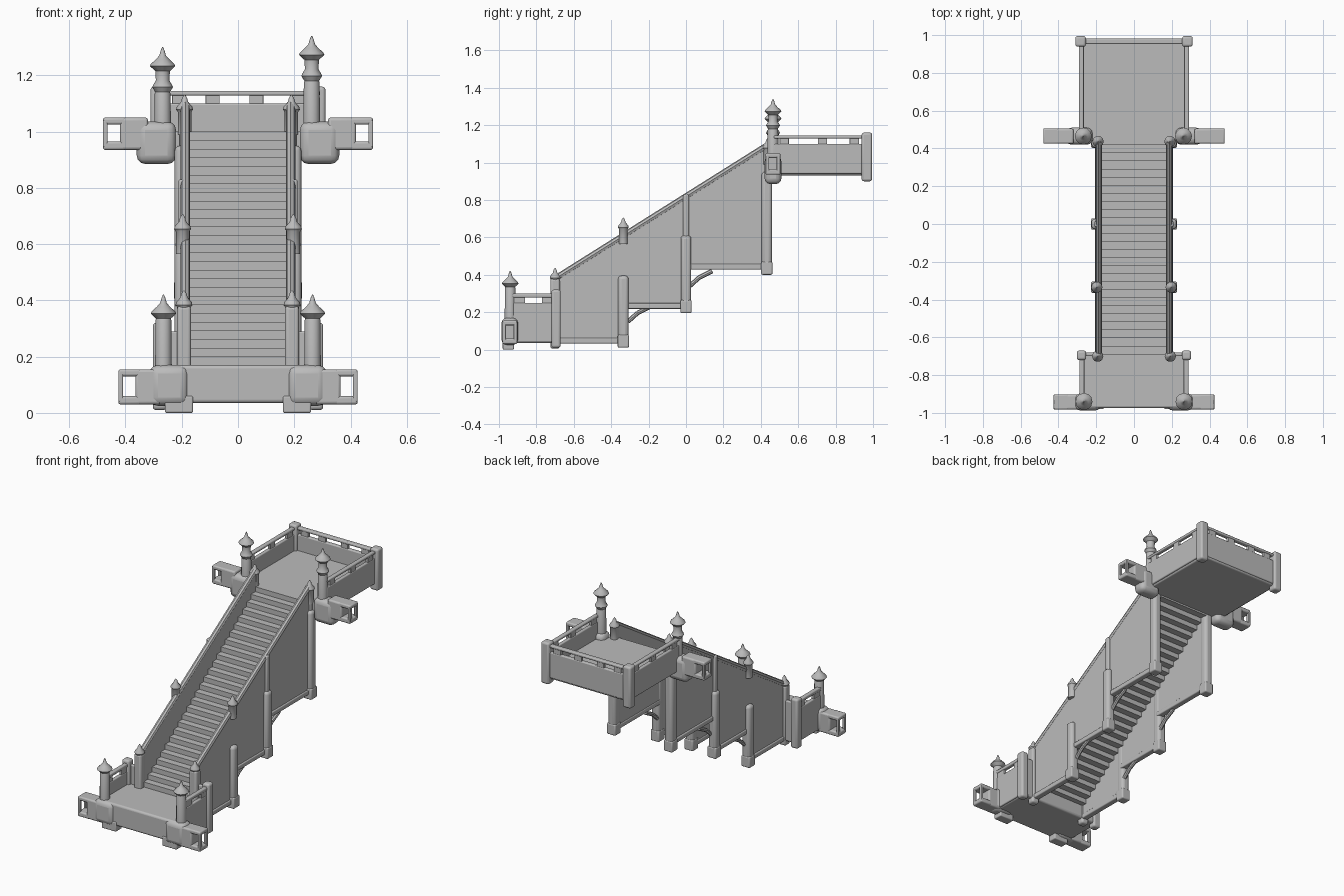
import bpy, bmesh, math
from mathutils import Vector

old = bpy.data.objects.get("Cube")
if old:
    bpy.data.objects.remove(old, do_unlink=True)

stone = bpy.data.materials.new("grey stone")
stone.use_nodes = True
GREY = (0.5, 0.5, 0.5, 1)
stone.diffuse_color = GREY
stone.node_tree.nodes["Principled BSDF"].inputs["Base Color"].default_value = GREY


def finish(bm, name, bevel=0.0, smooth=True):
    bmesh.ops.recalc_face_normals(bm, faces=bm.faces)
    mesh = bpy.data.meshes.new(name)
    bm.to_mesh(mesh)
    bm.free()
    obj = bpy.data.objects.new(name, mesh)
    bpy.context.collection.objects.link(obj)
    mesh.materials.append(stone)
    if bevel:
        mod = obj.modifiers.new("soft_edges", 'BEVEL')
        mod.width, mod.segments = bevel, 3
    if smooth:
        bpy.ops.object.select_all(action='DESELECT')
        obj.select_set(True)
        bpy.context.view_layer.objects.active = obj
        bpy.ops.object.shade_smooth_by_angle(angle=math.radians(40))
    return obj


def box(name, x, y, z, bevel=0.006):
    """Box from (low, high) ranges on each axis."""
    bm = bmesh.new()
    bmesh.ops.create_cube(bm, size=1)
    for v in bm.verts:
        for i, (a, b) in enumerate((x, y, z)):
            v.co[i] = (a + b) / 2 + v.co[i] * (b - a)
    return finish(bm, name, bevel)


def side_box(name, s, x, y, z, bevel=0.006):
    return box(name, sorted((s * x[0], s * x[1])), y, z, bevel)


def post(name, x, y, z, w, bevel=0.012):
    return box(name, (x - w / 2, x + w / 2), (y - w / 2, y + w / 2), z, bevel)


def extrude_x(name, pts, x0, x1, bevel=0.0, smooth=True):
    """Extrude a side profile of (y, z) points across x."""
    bm = bmesh.new()
    face = bm.faces.new([bm.verts.new((x0, y, z)) for y, z in pts])
    out = bmesh.ops.extrude_face_region(bm, geom=[face])
    for v in out["geom"]:
        if isinstance(v, bmesh.types.BMVert):
            v.co.x = x1
    return finish(bm, name, bevel, smooth)


def lathe(name, x, y, z, profile, n=12):
    bm = bmesh.new()
    rings = [[bm.verts.new((x + r * math.cos(2 * math.pi * k / n),
                            y + r * math.sin(2 * math.pi * k / n), z + h))
              for k in range(n)] for r, h in profile]
    for a, b in zip(rings, rings[1:]):
        for k in range(n):
            bm.faces.new((a[k], a[(k + 1) % n], b[(k + 1) % n], b[k]))
    bm.faces.new(rings[0])
    bm.faces.new(rings[-1])
    return finish(bm, name)


def bar(name, a, b, r, n=8):
    """Round bar between two points."""
    a, b = Vector(a), Vector(b)
    bm = bmesh.new()
    bmesh.ops.create_cone(bm, cap_ends=True, segments=n, radius1=r, radius2=r,
                          depth=(b - a).length)
    bm.transform((b - a).to_track_quat('Z', 'Y').to_matrix().to_4x4())
    bmesh.ops.translate(bm, verts=bm.verts, vec=(a + b) / 2)
    return finish(bm, name)


def lantern_column(name, x, y, z0, top, tiers):
    """Round column with flared roofs and a pointed tip."""
    prof = [(0.03, 0), (0.028, top - z0 - 0.09 - 0.075 * (tiers - 1))]
    for t in range(tiers):
        h = top - z0 - 0.085 - 0.075 * (tiers - 1 - t)
        r = 0.045 if t == tiers - 1 else 0.037
        prof += [(0.026, h), (r, h + 0.018), (r - 0.003, h + 0.025), (0.024, h + 0.042)]
    prof += [(0.012, top - z0 - 0.03), (0.007, top - z0 - 0.012), (0.002, top - z0)]
    lathe(name, x, y, z0, prof)


def finial(name, x, y, z):
    lathe(name, x, y, z, [(0.024, -0.08), (0.024, 0), (0.03, 0.008), (0.028, 0.018),
                          (0.013, 0.035), (0.009, 0.05), (0.002, 0.06)], 10)


def bracket(name, s, x_in, x_out, y, z0, z1, hub_z):
    """Rounded hub with a neck and an open square lantern frame at the end."""
    y0, y1 = y - 0.04, y + 0.04
    side_box(name + "_hub", s, (x_in, x_in + 0.14), (y - 0.045, y + 0.045), hub_z, 0.03)
    xf = x_out - 0.08
    side_box(name + "_neck", s, (x_in + 0.1, xf + 0.02), (y0, y1), (z0, z1), 0.01)
    for part, z in (("base", (z0, z0 + 0.03)), ("cap", (z1 - 0.025, z1))):
        side_box(name + "_frame_" + part, s, (xf, x_out), (y0, y1), z, 0.008)
    for ya, yb in ((y0, y0 + 0.02), (y1 - 0.02, y1)):
        side_box(name + "_frame_upright", s, (x_out - 0.016, x_out), (ya, yb),
                 (z0 + 0.01, z1 - 0.01), 0.004)


# Staircase, thin with a stepped underside
STEPS = 27
Y0, Y1, Z0, Z1 = -0.69, 0.46, 0.17, 1.0
run, rise = (Y1 - Y0) / STEPS, (Z1 - Z0) / STEPS
upper, lower = [], []
for i in range(STEPS):
    y, z = Y0 + i * run, Z0 + i * rise
    upper += [(y, z), (y, z + rise)]
    lower += [(y + run, z - 0.05), (y + run, z + rise - 0.05)]
upper.append((Y1, Z1))
extrude_x("stairs", upper + lower[::-1] + [(Y0, Z0 - 0.05)], -0.175, 0.175, smooth=False)

# Lower and upper platforms
box("lower_platform", (-0.28, 0.28), (-0.975, -0.68), (0.035, 0.17), 0.012)
box("upper_platform", (-0.28, 0.28), (0.44, 0.975), (0.93, 1.0), 0.01)
box("back_wall", (-0.285, 0.285), (0.955, 0.98), (0.94, 1.1))
box("back_rail", (-0.285, 0.285), (0.953, 0.982), (1.128, 1.145))
for x in (-0.21, -0.09, 0.065, 0.21):
    box("back_rail_block", (x - 0.025, x + 0.025), (0.958, 0.978), (1.09, 1.135), 0.003)

for s, side in ((1, "left"), (-1, "right")):
    # Upper platform sides
    side_box(side + "_upper_wall", s, (0.268, 0.29), (0.47, 0.97), (0.94, 1.1))
    side_box(side + "_upper_rail", s, (0.266, 0.292), (0.47, 0.97), (1.128, 1.145))
    for y in (0.525, 0.73, 0.9):
        side_box(side + "_upper_rail_block", s, (0.27, 0.288), (y - 0.025, y + 0.025),
                 (1.09, 1.135), 0.003)
    post(side + "_back_post", s * 0.283, 0.967, (0.9, 1.16), 0.056)
    bracket(side + "_upper_bracket", s, 0.22, 0.48, 0.465, 0.935, 1.05, (0.885, 1.035))
    if s > 0:
        lantern_column("left_upper_column", 0.262, 0.465, 1.0, 1.34, 2)
    else:
        lantern_column("right_upper_column", -0.268, 0.465, 1.0, 1.3, 2)

    # Lower platform sides
    side_box(side + "_lower_wall", s, (0.265, 0.287), (-0.93, -0.69), (0.04, 0.25))
    side_box(side + "_lower_rail", s, (0.263, 0.289), (-0.93, -0.69), (0.278, 0.3))
    for y in (-0.89, -0.74):
        side_box(side + "_lower_rail_block", s, (0.267, 0.285), (y - 0.03, y + 0.03),
                 (0.24, 0.285), 0.003)
    side_box(side + "_return_wall", s, (0.19, 0.28), (-0.7, -0.68), (0.04, 0.29))
    post(side + "_lower_corner_post", s * 0.278, -0.695, (0.01, 0.32), 0.05)
    bracket(side + "_lower_bracket", s, 0.175, 0.425, -0.942, 0.03, 0.155, (0.025, 0.17))
    side_box(side + "_front_foot", s, (0.16, 0.26), (-0.98, -0.92), (0.0, 0.06))
    lantern_column(side + "_lower_column", s * 0.265, -0.94, 0.12, 0.42, 1)

    # Side wall with a stepped lower edge
    wall = [(-0.69, 0.04), (-0.32, 0.04), (-0.32, 0.22), (0.0, 0.22), (0.0, 0.43),
            (0.44, 0.43), (0.44, 1.09), (-0.69, 0.38)]
    extrude_x(side + "_stair_wall", wall, s * 0.172, s * 0.198)
    bar(side + "_handrail", (s * 0.187, -0.69, 0.385), (s * 0.187, 0.44, 1.095), 0.017)
    for y, y_end, z in ((-0.69, -0.33, 0.045), (-0.33, 0.0, 0.23), (0.0, 0.44, 0.44)):
        side_box(side + "_wall_base", s, (0.168, 0.206), (y, y_end), (z - 0.012, z + 0.018))
    for y, z in ((-0.31, 0.15), (0.02, 0.34)):
        bar(side + "_strut", (s * 0.185, y, z), (s * 0.185, y + 0.05, z + 0.045), 0.012)
        bar(side + "_strut", (s * 0.185, y + 0.05, z + 0.045),
            (s * 0.185, y + 0.12, z + 0.08), 0.012)

    # Stair posts and finials
    for y, z, top in ((-0.335, 0.01, 0.395), (0.0, 0.195, 0.61), (0.432, 0.4, 0.95)):
        post(side + "_support_post", s * 0.197, y, (z, top), 0.056, 0.018)
        post(side + "_support_foot", s * 0.197, y, (z, z + 0.07), 0.06, 0.008)
    post(side + "_stair_foot_post", s * 0.192, -0.7, (0.005, 0.38), 0.05)
    finial(side + "_foot_finial", s * 0.192, -0.7, 0.375)
    finial(side + "_middle_finial", s * 0.197, -0.335, 0.645)
    post(side + "_inner_post", s * 0.197, 0.0, (0.55, 0.83), 0.03, 0.008)
    post(side + "_top_post", s * 0.19, 0.437, (0.9, 1.1), 0.036, 0.01)
    finial(side + "_top_finial", s * 0.19, 0.437, 1.07)
